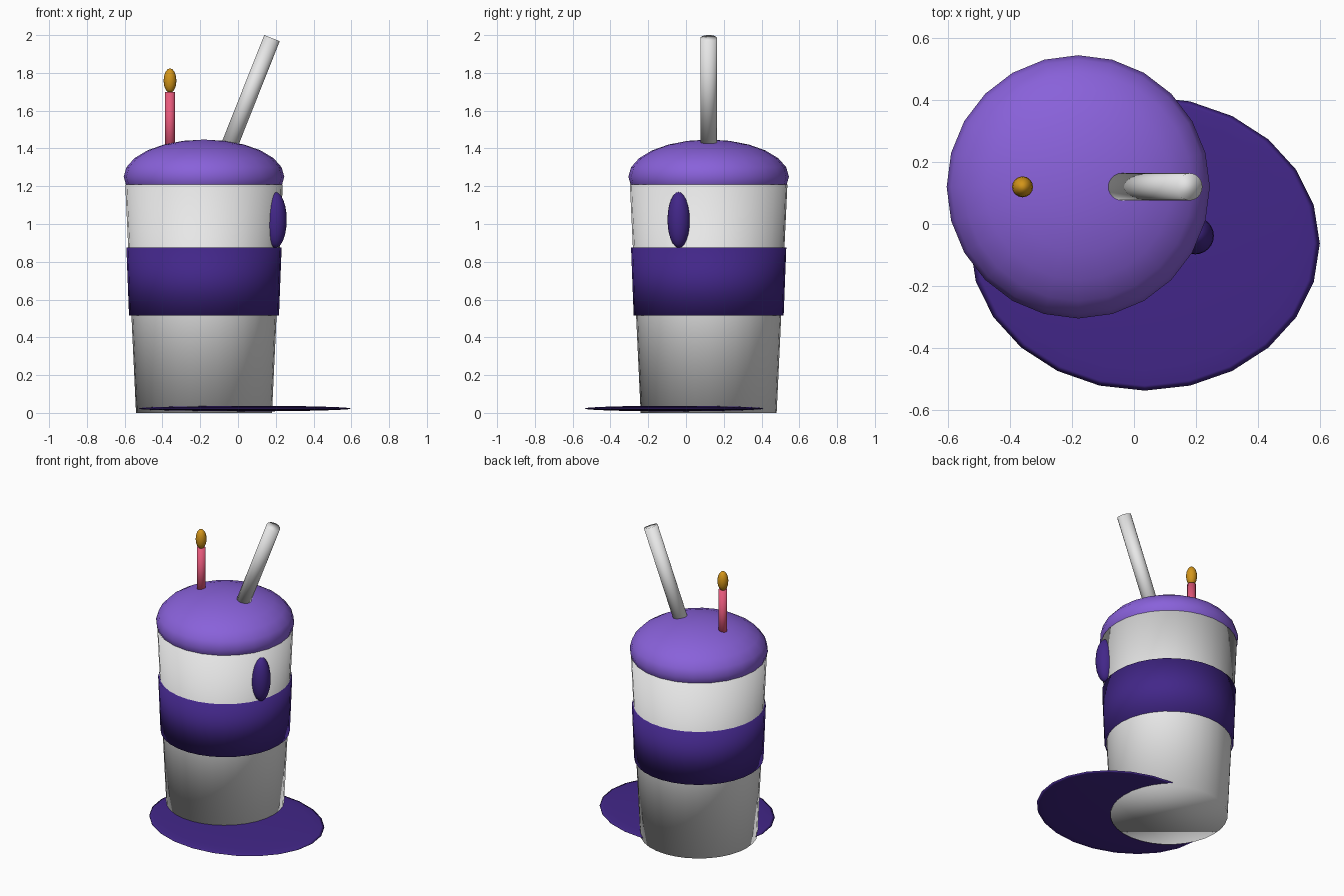
import bpy
from math import radians
from mathutils import Vector

cube = bpy.data.objects.get("Cube")
if cube:
    bpy.data.objects.remove(cube, do_unlink=True)


def material(name, rgb):
    mat = bpy.data.materials.new(name)
    mat.use_nodes = True
    color = (*rgb, 1)
    mat.diffuse_color = color
    mat.node_tree.nodes["Principled BSDF"].inputs["Base Color"].default_value = color
    return mat


white = material("white", (0.8, 0.8, 0.8))
lilac = material("lilac", (0.25, 0.12, 0.7))
dark_purple = material("dark purple", (0.055, 0.02, 0.25))
pink = material("pink", (0.8, 0.1, 0.2))
amber = material("amber", (0.65, 0.3, 0.01))


def finish(name, mat):
    obj = bpy.context.object
    obj.name = obj.data.name = name
    obj.data.materials.append(mat)
    bpy.ops.object.shade_smooth()
    return obj


def tube(name, mat, start, end, r_start, r_end, sides=32):
    """Closed, softly shaded cylinder or cone between two points."""
    start, end = Vector(start), Vector(end)
    axis = end - start
    bpy.ops.mesh.primitive_cone_add(
        vertices=sides, radius1=r_start, radius2=r_end, depth=axis.length,
        location=(start + end) / 2,
        rotation=axis.to_track_quat("Z", "Y").to_euler())
    return finish(name, mat)


def ellipsoid(name, mat, center, radii, segments=24, rings=12):
    bpy.ops.mesh.primitive_uv_sphere_add(
        segments=segments, ring_count=rings, radius=1, location=center)
    bpy.context.object.scale = radii
    bpy.ops.object.transform_apply(location=False, rotation=False, scale=True)
    return finish(name, mat)


X, Y = -0.18, 0.12  # cup axis

# Cup, its sleeve and the domed topping
tube("cup", white, (X, Y, 0), (X, Y, 1.21), 0.36, 0.417)
tube("sleeve", dark_purple, (X, Y, 0.515), (X, Y, 0.875), 0.397, 0.411)
ellipsoid("topping", lilac, (X, Y, 1.25), (0.425, 0.425, 0.197))

# Drip on the cup wall and the spill beneath it
ellipsoid("drip", dark_purple, (0.198, -0.038, 1.022), (0.06, 0.06, 0.148))
ellipsoid("spill", dark_purple, (0.035, -0.063, 0.023), (0.565, 0.475, 0.015))

# Straw
tube("straw", white, (-0.06, Y, 1.38), (0.18, Y, 1.984), 0.044, 0.044, 24)

# Candle with flame
tube("candle", pink, (-0.36, Y, 1.36), (-0.36, Y, 1.7), 0.027, 0.027, 16)
ellipsoid("flame", amber, (-0.36, Y, 1.759), (0.034, 0.034, 0.065), 16, 8)
